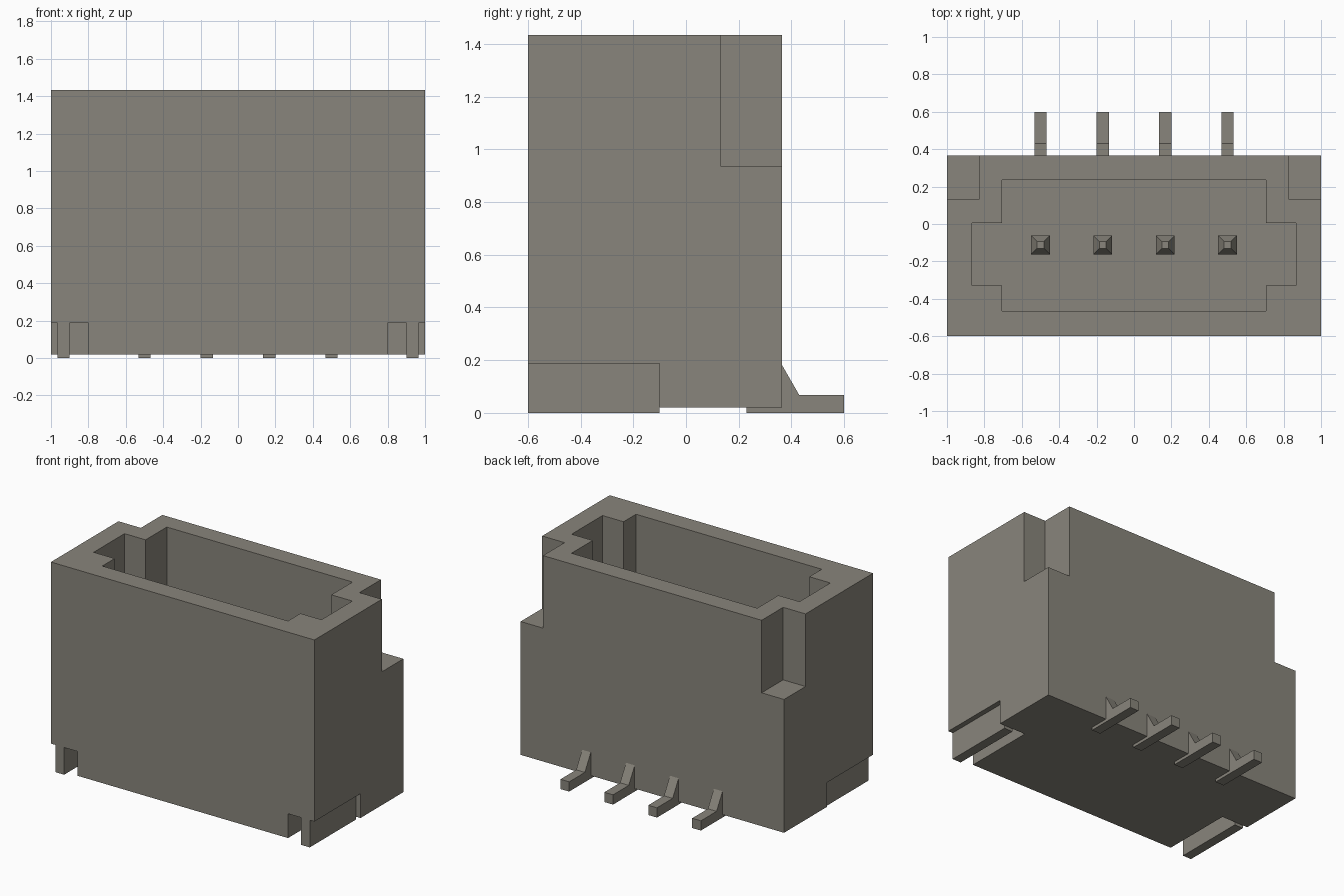
import bpy
import bmesh
from mathutils import Vector

if "Cube" in bpy.data.objects:
    bpy.data.objects.remove(bpy.data.objects["Cube"], do_unlink=True)

# One warm grey plastic for everything
grey = bpy.data.materials.new("warm_grey")
grey.use_nodes = True
COLOR = (0.25, 0.235, 0.20, 1.0)
grey.diffuse_color = COLOR
bsdf = next(n for n in grey.node_tree.nodes if n.type == "BSDF_PRINCIPLED")
bsdf.inputs["Base Color"].default_value = COLOR


def finish(name, bm):
    bmesh.ops.recalc_face_normals(bm, faces=bm.faces)
    mesh = bpy.data.meshes.new(name)
    bm.to_mesh(mesh)
    bm.free()
    mesh.materials.append(grey)
    obj = bpy.data.objects.new(name, mesh)
    bpy.context.collection.objects.link(obj)
    return obj


def prism(name, points, offset):
    """Extrude a flat outline of 3D points along an offset."""
    bm = bmesh.new()
    face = bm.faces.new([bm.verts.new(p) for p in points])
    side = bmesh.ops.extrude_face_region(bm, geom=[face])["geom"]
    moved = [v for v in side if isinstance(v, bmesh.types.BMVert)]
    bmesh.ops.translate(bm, verts=moved, vec=Vector(offset))
    return finish(name, bm)


def box(name, x, y, z):
    x = sorted(x)
    outline = [(x[0], y[0], z[0]), (x[1], y[0], z[0]),
               (x[1], y[1], z[0]), (x[0], y[1], z[0])]
    return prism(name, outline, (0, 0, z[1] - z[0]))


def cut(target, cutter):
    """Subtract the cutter for good, then discard it."""
    cutter.hide_render = True
    mod = target.modifiers.new("cut", "BOOLEAN")
    mod.operation = "DIFFERENCE"
    mod.solver = "EXACT"
    mod.object = cutter
    bpy.context.view_layer.objects.active = target
    bpy.ops.object.modifier_apply(modifier=mod.name)
    bpy.data.objects.remove(cutter, do_unlink=True)


FRONT, BACK, BASE, TOP = -0.6, 0.365, 0.02, 1.433
FLOOR = 0.35

# Housing with a stepped socket
housing = box("housing", (-1, 1), (FRONT, BACK), (BASE, TOP))
half = [(0.705, -0.465), (0.705, -0.33), (0.865, -0.33),
        (0.865, 0.005), (0.705, 0.005), (0.705, 0.235)]
outline = half + [(-x, y) for x, y in reversed(half)]
cut(housing, prism("socket_cutter", [(x, y, FLOOR) for x, y in outline], (0, 0, 2)))

for side, s in (("left", 1), ("right", -1)):
    # Upper rear corner notch and lower front recess
    cut(housing, box("notch_cutter", (s * 0.83, s * 1.1), (0.132, 0.5), (0.935, 1.6)))
    cut(housing, box("recess_cutter", (s * 0.8, s * 1.1), (-0.7, -0.1), (-0.1, 0.187)))
    # Solder tab hanging in the recess
    box(side + "_solder_tab", (s * 0.9, s * 0.965), (FRONT, -0.1), (0, 0.187))

# Contact pins with blunt tapered tips, and their solder feet behind
foot = [(0.23, 0), (0.6, 0), (0.6, 0.067), (0.43, 0.067), (BACK, 0.18),
        (BACK - 0.03, 0.18), (BACK - 0.03, 0.03), (0.23, 0.03)]
for i in range(4):
    x = -0.5 + i / 3
    bm = bmesh.new()
    rings = []
    for r, z in ((0.05, FLOOR - 0.02), (0.05, 1.03), (0.018, 1.1)):
        rings.append([bm.verts.new((x + a * r, -0.112 + b * r, z))
                      for a, b in ((-1, -1), (1, -1), (1, 1), (-1, 1))])
    for low, high in zip(rings, rings[1:]):
        for k in range(4):
            n = (k + 1) % 4
            bm.faces.new((low[k], low[n], high[n], high[k]))
    bm.faces.new(rings[0])
    bm.faces.new(rings[-1])
    finish(f"contact_pin_{i + 1}", bm)
    prism(f"solder_foot_{i + 1}", [(x - 0.033, y, z) for y, z in foot], (0.066, 0, 0))
